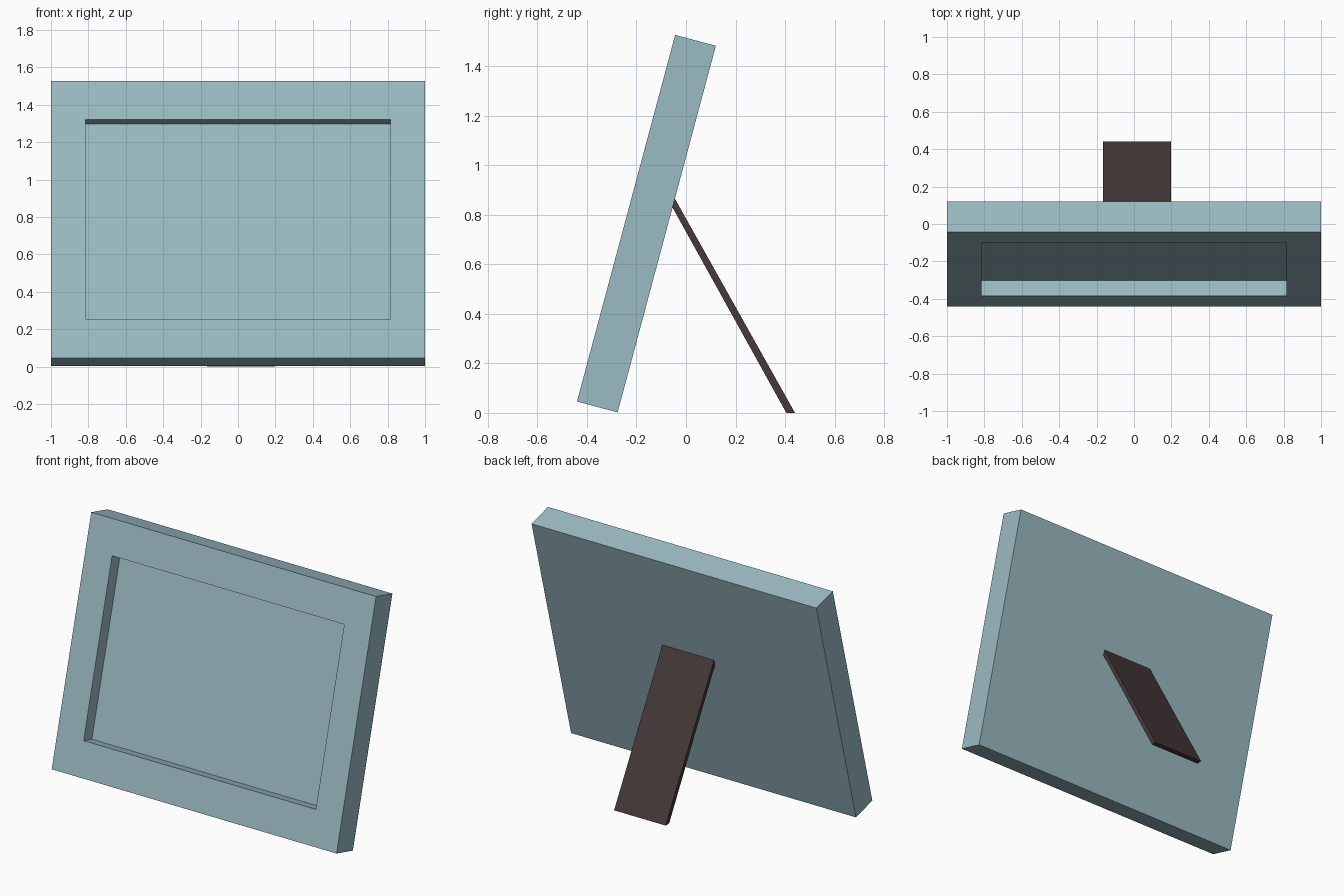
import bpy, bmesh, math
from mathutils import Matrix, Vector

if "Cube" in bpy.data.objects:
    bpy.data.objects.remove(bpy.data.objects["Cube"])

TILT = math.radians(15)
WIDTH, HEIGHT, DEPTH = 2.0, 1.532, 0.17
OPEN_X, OPEN_LOW, OPEN_HIGH, RECESS = 0.815, 0.217, 1.319, 0.086


def material(name, colour):
    m = bpy.data.materials.new(name)
    m.diffuse_color = (*colour, 1)
    m.use_nodes = True
    m.node_tree.nodes["Principled BSDF"].inputs["Base Color"].default_value = m.diffuse_color
    return m


def finish(bm, name, mat):
    bmesh.ops.recalc_face_normals(bm, faces=bm.faces[:])
    mesh = bpy.data.meshes.new(name)
    bm.to_mesh(mesh)
    bm.free()
    mesh.materials.append(mat)
    obj = bpy.data.objects.new(name, mesh)
    bpy.context.collection.objects.link(obj)
    return obj


teal = material("pale_teal", (0.328, 0.497, 0.546))
brown = material("dark_brown", (0.061, 0.041, 0.041))

# Frame: upright block with a recessed picture area, built straight
bm = bmesh.new()
bmesh.ops.create_cube(bm, size=1, matrix=Matrix.Translation((0, -DEPTH / 2, HEIGHT / 2))
                      @ Matrix.Diagonal((WIDTH, DEPTH, HEIGHT, 1)))
bm.normal_update()
front = min(bm.faces, key=lambda f: f.normal.y)
bmesh.ops.inset_region(bm, faces=[front], thickness=0.18)
for v in front.verts:
    v.co.x = math.copysign(OPEN_X, v.co.x)
    v.co.z = OPEN_LOW if v.co.z < HEIGHT / 2 else OPEN_HIGH
panel = bmesh.ops.extrude_discrete_faces(bm, faces=[front])["faces"][0]
bmesh.ops.translate(bm, verts=panel.verts[:], vec=(0, RECESS, 0))

# Lean the frame back onto its rear bottom edge
bm.transform(Matrix.Translation((0, -0.276, 0.002)) @ Matrix.Rotation(-TILT, 4, 'X'))
finish(bm, "picture_frame", teal)

# Stand: sloping strut, foot cut flat on the ground, top meeting the frame back
profile = [(0.405, 0), (0.44, 0), (-0.045, 0.865), (-0.056, 0.832)]
bm = bmesh.new()
side = bm.faces.new([bm.verts.new((-0.165, y, z)) for y, z in profile])
ext = bmesh.ops.extrude_face_region(bm, geom=[side])["geom"]
bmesh.ops.translate(bm, verts=[g for g in ext if isinstance(g, bmesh.types.BMVert)],
                    vec=Vector((0.362, 0, 0)))
finish(bm, "rear_stand", brown)
